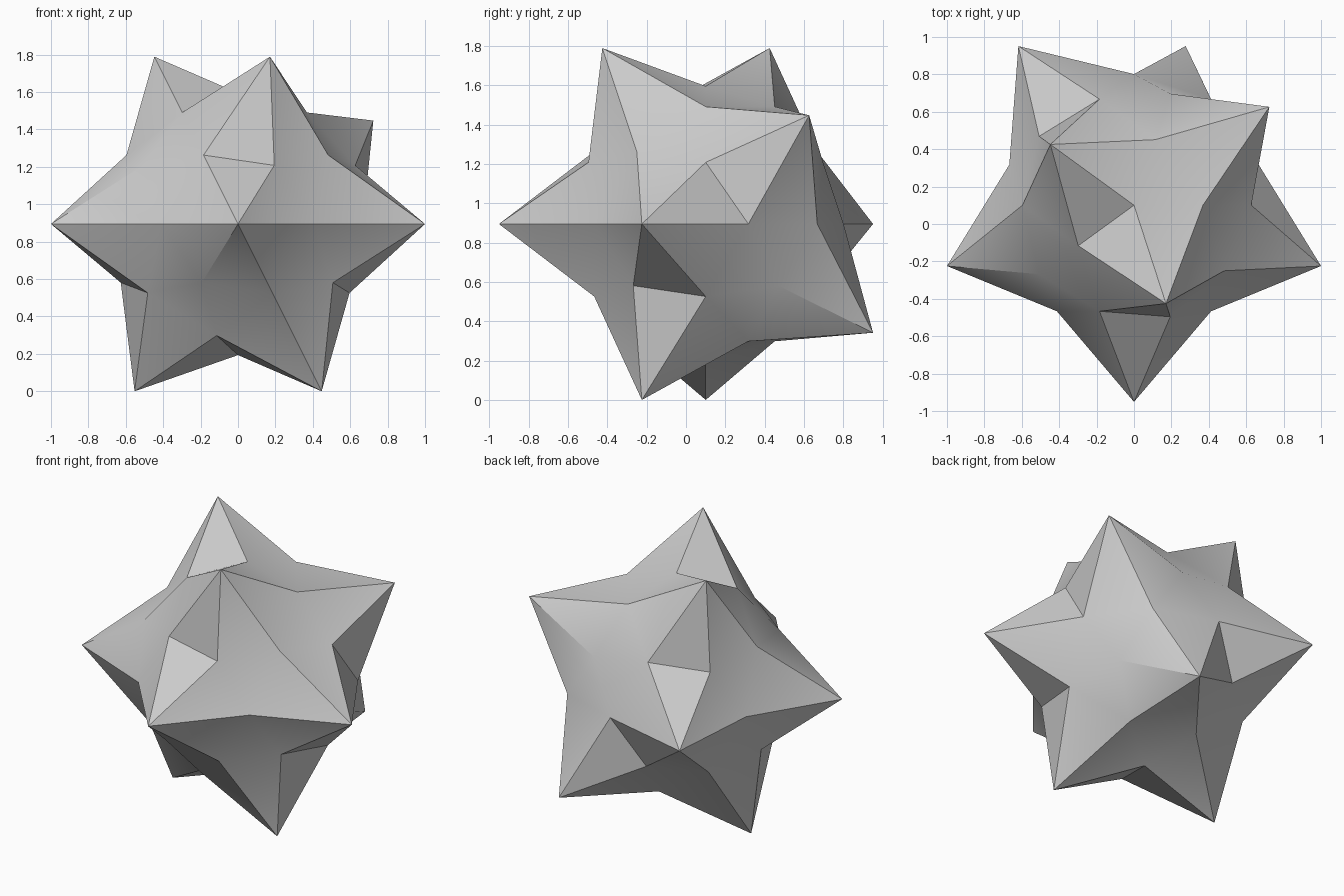
import bpy, bmesh
from math import radians, sin, cos, atan
from mathutils import Vector

if "Cube" in bpy.data.objects:
    bpy.data.objects.remove(bpy.data.objects["Cube"])

TIP = 1.0515            # spike length from the centre
CORE = TIP / 1.5        # radius of the round core
CENTRE = Vector((0, 0.1004, 0.8945))

# spike directions: latitude ring -> compass angles in degrees
HIGH, MID = radians(58.283), radians(31.717)
SPIKES = {
    HIGH: (144, 288),
    MID: (36,),
    0.0: (126, 198, 270, 342),
    -MID: (72,),
    -HIGH: (180, 324),
}

# core: low-poly icosphere
bm = bmesh.new()
bmesh.ops.create_icosphere(bm, subdivisions=2, radius=CORE)

# spikes: pull the chosen core vertices outward
for lat, angles in SPIKES.items():
    for a in angles:
        a = radians(a)
        d = Vector((cos(lat) * cos(a), cos(lat) * sin(a), sin(lat)))
        v = max(bm.verts, key=lambda v: v.co.normalized().dot(d))
        v.co = v.co.normalized() * TIP

bmesh.ops.translate(bm, verts=bm.verts, vec=CENTRE)
mesh = bpy.data.meshes.new("spiky_ball")
bm.to_mesh(mesh)
bm.free()
ball = bpy.data.objects.new("spiky_ball", mesh)
bpy.context.collection.objects.link(ball)

# core patches stay smooth, spike ridges stay sharp
bpy.context.view_layer.objects.active = ball
ball.select_set(True)
bpy.ops.object.shade_smooth_by_angle(angle=radians(30))
